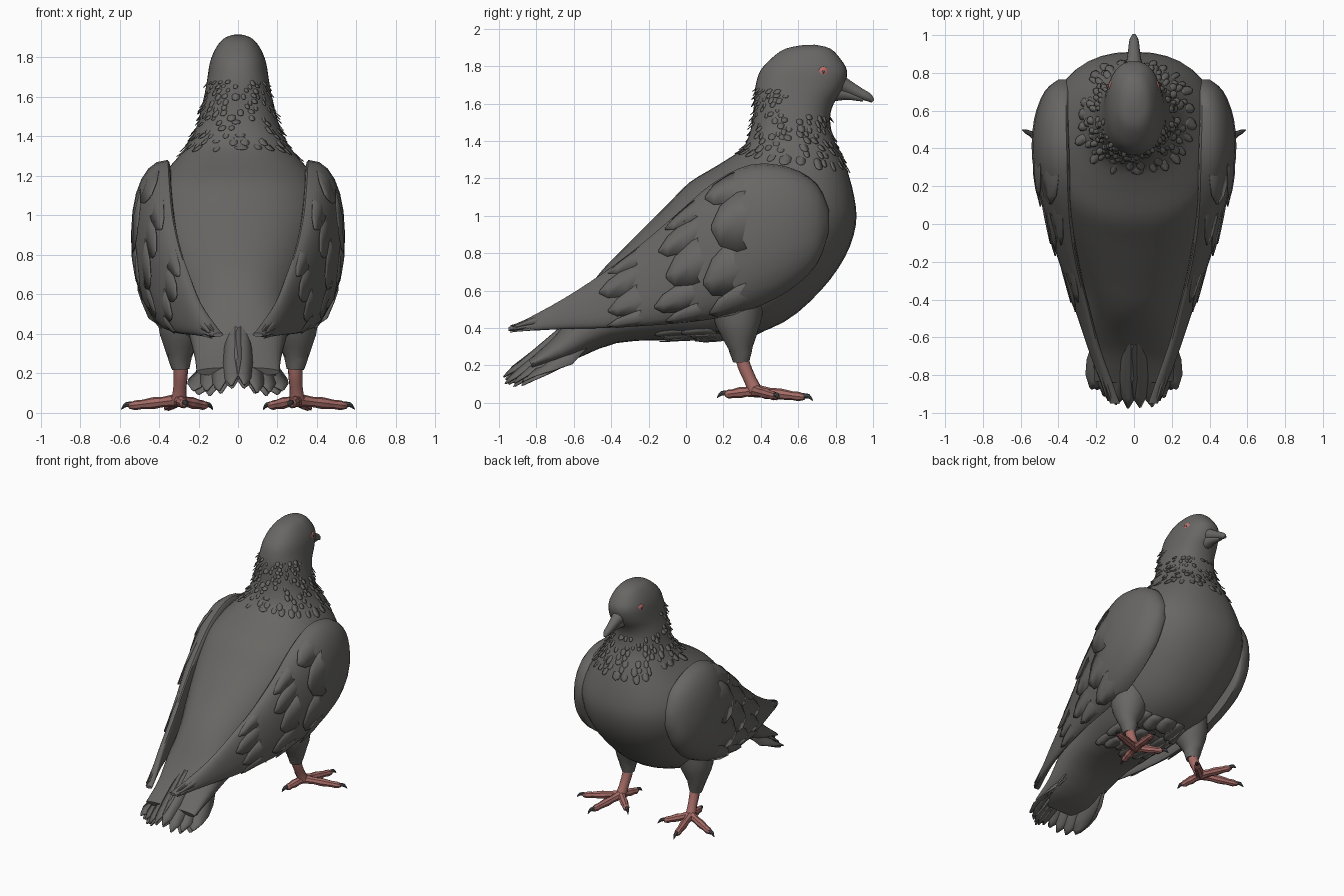
import bpy, bmesh, math, random
from mathutils import Vector

random.seed(4)
if "Cube" in bpy.data.objects:
    bpy.data.objects.remove(bpy.data.objects["Cube"])


def material(name, r, g, b):
    m = bpy.data.materials.new(name)
    m.use_nodes = True
    m.diffuse_color = (r, g, b, 1)
    m.node_tree.nodes["Principled BSDF"].inputs["Base Color"].default_value = (r, g, b, 1)
    return m


PLUMAGE = material("plumage grey", .138, .135, .128)
SKIN = material("leg pink", .38, .15, .135)
CLAW = material("claw grey", .075, .075, .08)
EYE = material("eye red", .5, .16, .15)


def finish(name, bm, mat, mirror=False, thick=0, angle=40):
    bmesh.ops.recalc_face_normals(bm, faces=bm.faces)
    mesh = bpy.data.meshes.new(name)
    bm.to_mesh(mesh)
    bm.free()
    mesh.materials.append(mat)
    for p in mesh.polygons:
        p.use_smooth = True
    mesh.set_sharp_from_angle(angle=math.radians(angle))
    ob = bpy.data.objects.new(name, mesh)
    bpy.context.scene.collection.objects.link(ob)
    if thick:
        ob.modifiers.new("Thickness", 'SOLIDIFY').thickness = thick
    if mirror:
        ob.modifiers.new("Mirror", 'MIRROR').use_mirror_merge = False
    return ob


def sample(table, u):
    """Smooth interpolation along a list of section rows."""
    last = len(table) - 1
    u = min(max(u, 0), last)
    i = min(int(u), last - 1)
    t = u - i
    a, b, c, d = (table[min(max(i + k, 0), last)] for k in (-1, 0, 1, 2))
    return [q + .5 * t * (r - p + t * (2*p - 5*q + 4*r - s + t * (3*(q - r) + s - p)))
            for p, q, r, s in zip(a, b, c, d)]


def loft(bm, rings):
    rows = [[bm.verts.new(p) for p in ring] for ring in rings]
    n = len(rows[0])
    for a, b in zip(rows, rows[1:]):
        for j in range(n):
            bm.faces.new((a[j], a[(j + 1) % n], b[(j + 1) % n], b[j]))
    bm.faces.new(rows[0])
    bm.faces.new(rows[-1])


def surface_loft(bm, fn, stations, steps, sides):
    count = (stations - 1) * steps
    loft(bm, [[fn(i / steps, j / sides, 0) for j in range(sides)] for i in range(count + 1)])


def tube(bm, path, sides=10, steps=3):
    """Tapered tube through rows of x, y, z, radius."""
    pts = [sample(path, i / steps) for i in range((len(path) - 1) * steps + 1)]
    rings = []
    for i, p in enumerate(pts):
        a, b = pts[max(i - 1, 0)], pts[min(i + 1, len(pts) - 1)]
        q = (Vector(b[:3]) - Vector(a[:3])).to_track_quat('Z', 'Y')
        rings.append([Vector(p[:3]) + q @ Vector((math.cos(k), math.sin(k), 0)) * p[3]
                      for k in (math.tau * j / sides for j in range(sides))])
    loft(bm, rings)


def feather(bm, fn, u0, u1, v, half, low, high):
    """Feather lying on a surface, its pointed tip lifted."""
    rows = []
    for t, w in ((0, .7), (.35, 1), (.7, 1), (.9, .7), (1, .1)):
        off = low + (high - low) * t
        rows.append([bm.verts.new(fn(u0 + (u1 - u0) * t, v + s * half * w,
                                     off + .003 * (1 - abs(s)))) for s in (-1, 0, 1)])
    for a, b in zip(rows, rows[1:]):
        for j in (0, 1):
            bm.faces.new((a[j], a[j + 1], b[j + 1], b[j]))


# Body sections: back y, back z, breast y, breast z, half width
BODY = [(.63, 1.914, .69, 1.915, .025), (.53, 1.893, .77, 1.895, .075),
        (.46, 1.845, .825, 1.84, .115), (.40, 1.78, .862, 1.77, .142),
        (.375, 1.71, .84, 1.68, .155), (.365, 1.64, .79, 1.60, .168),
        (.36, 1.55, .77, 1.52, .188), (.345, 1.46, .79, 1.41, .215),
        (.30, 1.36, .85, 1.28, .28), (.16, 1.265, .90, 1.10, .39),
        (.02, 1.18, .908, .95, .455), (-.10, 1.06, .85, .78, .465),
        (-.22, .94, .72, .60, .43), (-.33, .83, .52, .43, .38),
        (-.43, .73, .25, .34, .32), (-.51, .63, -.05, .335, .275),
        (-.60, .49, -.37, .32, .25), (-.70, .36, -.64, .215, .22),
        (-.84, .23, -.82, .185, .21)]


def soft(x):
    return math.copysign(abs(x) ** .87, x)


def body_point(u, v, off):
    ty, tz, by, bz, w = sample(BODY, u)
    half = Vector((0, ty - by, tz - bz)) / 2
    mid = Vector((0, ty + by, tz + bz)) / 2
    a = v * math.tau
    return mid + half * (1 + off / half.length) * soft(math.cos(a)) + Vector(((w + off) * soft(math.sin(a)), 0, 0))


bm = bmesh.new()
surface_loft(bm, body_point, len(BODY), 3, 36)
finish("body", bm, PLUMAGE)

# Neck ruff
bm = bmesh.new()
for row in range(13):
    u = 4.3 + row * .3
    for k in range(26):
        v = (k + .5 * (row % 2) + random.uniform(-.35, .35)) / 26
        face = abs(v % 1 - .5) < .27
        if (u < 5.8 and face) or random.random() < .25:
            continue
        feather(bm, body_point, u, u + random.uniform(.3, .5), v, random.uniform(.008, .014),
                -.006, random.uniform(.003, .02))
finish("neck_feathers", bm, PLUMAGE, thick=.002)

# Belly fringe
bm = bmesh.new()
for row in range(3):
    for k in range(-3, 4):
        u = 13.4 + row * .6 + random.uniform(-.1, .1)
        feather(bm, body_point, u, u + random.uniform(.5, .7), .5 + k * .04, .024,
                -.006, random.uniform(.006, .018))
finish("belly_feathers", bm, PLUMAGE, thick=.003)

# Wing sections: y, low z, high z, top x, outer x, low x
WING = [(.765, .92, 1.03, .36, .40, .37), (.70, .74, 1.17, .36, .475, .38),
        (.55, .60, 1.26, .36, .53, .38), (.35, .50, 1.275, .355, .54, .37),
        (.15, .45, 1.18, .35, .50, .37), (-.05, .425, 1.01, .335, .445, .36),
        (-.25, .41, .84, .30, .38, .33), (-.45, .40, .69, .25, .31, .285),
        (-.65, .395, .56, .20, .245, .225), (-.85, .385, .45, .13, .17, .155),
        (-.95, .385, .405, .10, .125, .11)]


def wing_point(u, v, off):
    y, zl, zh, xt, xo, xl = sample(WING, u)
    c, s = math.cos(v * math.tau), math.sin(v * math.tau)
    bulge = xo - (xt + xl) / 2 + off if s > 0 else .03
    side = soft(s) if c > 0 else s
    return Vector(((xt + xl) / 2 + c * (xt - xl) / 2 + bulge * side, y,
                   (zl + zh) / 2 + ((zh - zl) / 2 + off) * soft(c)))


bm = bmesh.new()
surface_loft(bm, wing_point, len(WING), 3, 24)
finish("wings", bm, PLUMAGE, mirror=True)

# Overlapping rows of wing feathers: start, end, count, tip lift
bm = bmesh.new()
for start, end, count, lift in ((2.0, 4.3, 4, .016), (3.2, 5.5, 5, .014),
                                (4.6, 7.0, 4, .01), (6.6, 9.7, 4, .006)):
    for k in range(count):
        v = .05 + .41 * (k + .5) / count
        jit = random.uniform(-.3, .2)
        feather(bm, wing_point, start + jit, end + jit, v, .25 / count,
                -.022, lift + .003 * (k % 2))
finish("wing_feathers", bm, PLUMAGE, mirror=True, thick=.003)


# Tail fan
def tail_point(u, v, off):
    droop = .26 * v * v * (1 - max(u, 0)) + .045 * u * math.sin(math.pi * min(abs(v), 1))
    return Vector((v * (.19 + .085 * u), -.55 - .435 * u + .17 * u * v * v,
                   .50 - .36 * u - droop + off))


bm = bmesh.new()
for k in range(8):
    v = (k - 3.5) / 4.2
    layer = .014 * (1 - abs(v))
    feather(bm, tail_point, -.2, 1 + random.uniform(-.04, .02), v, .19, layer, layer)
    feather(bm, tail_point, 0, .96, v * .9, .18, layer - .03, layer - .025)
finish("tail_feathers", bm, PLUMAGE, thick=.006)

# Beak
bm = bmesh.new()
tube(bm, [(0, .80, 1.715, .058), (0, .87, 1.685, .039), (0, .93, 1.655, .03),
          (0, .975, 1.634, .024), (0, 1.0, 1.612, .01)])
tube(bm, [(0, .77, 1.66, .055), (0, .86, 1.65, .032), (0, .95, 1.625, .016)])
finish("beak", bm, PLUMAGE)

# Eyes
for name, radius, x, mat in (("eyes", .028, .124, EYE), ("pupils", .008, .135, CLAW)):
    bm = bmesh.new()
    bmesh.ops.create_uvsphere(bm, u_segments=14, v_segments=8, radius=radius)
    for vert in bm.verts:
        vert.co.x *= .4
        vert.co += Vector((x - .25 * vert.co.y, .735, 1.77))
    finish(name, bm, mat, mirror=True)

# Thighs
bm = bmesh.new()
tube(bm, [(.26, .27, .56, .15), (.285, .28, .42, .12), (.295, .29, .31, .073),
          (.29, .295, .22, .044)], sides=14)
finish("thighs", bm, PLUMAGE, mirror=True)

# Shanks, toes and claws
bm = bmesh.new()
claws = bmesh.new()
ankle = Vector((.30, .37, .065))
tube(bm, [(.29, .29, .28, .036), (.29, .31, .20, .036), (.295, .345, .12, .034), (*ankle, .04)])
for tip in ((.55, .48, .035), (.36, .635, .03), (.16, .50, .035), (.27, .21, .045)):
    tip = Vector(tip)
    path = []
    for t, r in ((0, .036), (.3, .026), (.5, .03), (.75, .023), (.88, .025), (1, .014)):
        p = ankle.lerp(tip, t)
        path.append((*p, r))
    tube(bm, path, sides=8, steps=2)
    d = (tip - ankle).normalized()
    hook = [(-.015, .006, .014), (.02, .008, .012), (.045, -.012, .002)]
    tube(claws, [(*(tip + d * a + Vector((0, 0, z))), r) for a, z, r in hook], sides=8)
finish("legs", bm, SKIN, mirror=True)
finish("claws", claws, CLAW, mirror=True)
